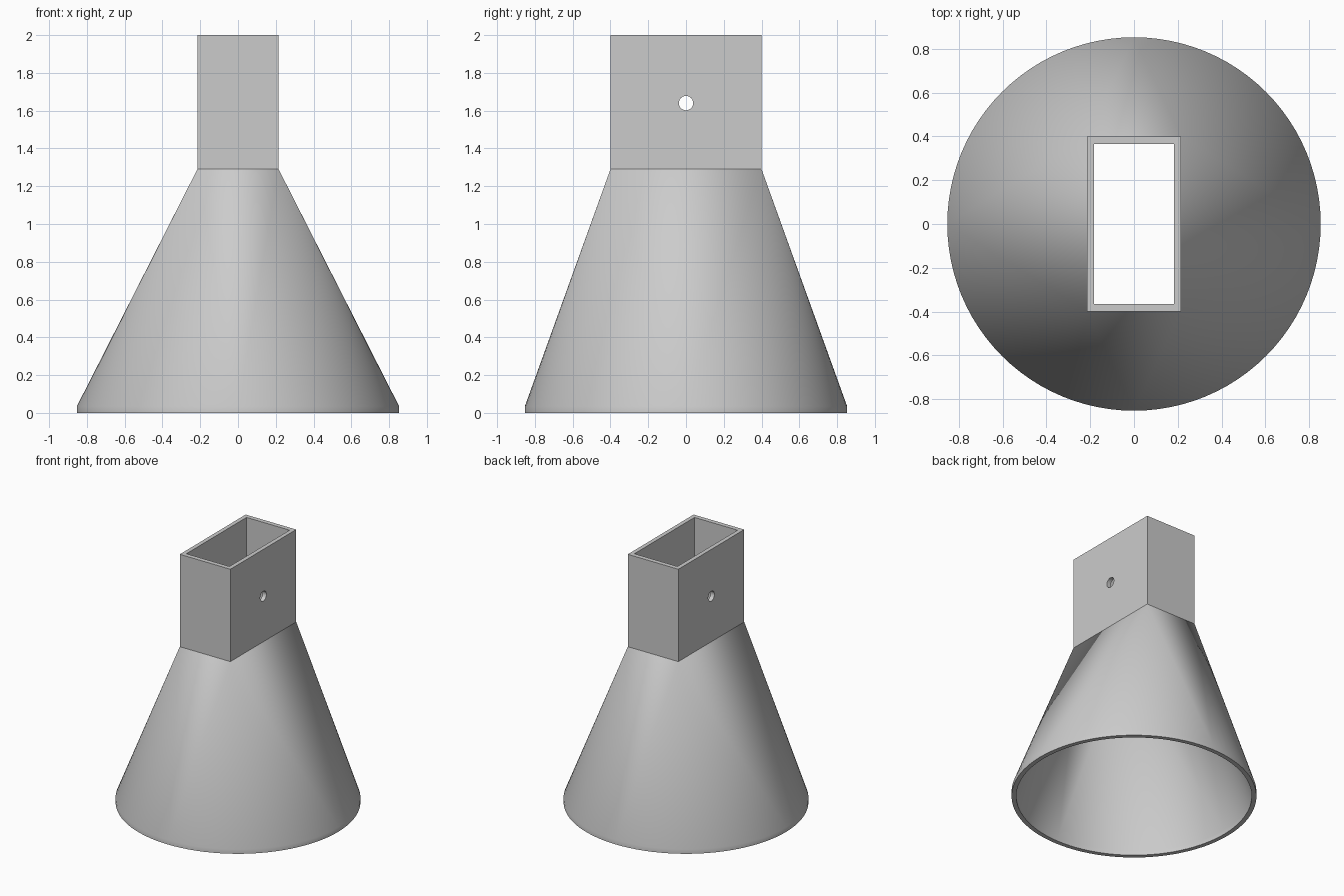
import bpy, bmesh, math

N = 96              # sides of the round mouth
TAPER_TOP = 1.29    # where the cone meets the rectangular socket
LIP = 0.035         # height of the straight lip at the base
HEIGHT = 2.0

cube = bpy.data.objects.get("Cube")
if cube:
    bpy.data.objects.remove(cube, do_unlink=True)

grey = bpy.data.materials.new("plain_grey")
grey.use_nodes = True
colour = (0.6, 0.6, 0.6, 1)
grey.diffuse_color = colour
grey.node_tree.nodes["Principled BSDF"].inputs["Base Color"].default_value = colour


def circle(bm, r, z):
    return [bm.verts.new((r * math.cos(math.tau * i / N), r * math.sin(math.tau * i / N), z))
            for i in range(N)]


def rectangle(bm, hx, hy, z):
    return [bm.verts.new((sx * hx, sy * hy, z))
            for sx, sy in ((1, 1), (-1, 1), (-1, -1), (1, -1))]


def bridge(bm, a, b):
    for i in range(len(a)):
        j = (i + 1) % len(a)
        bm.faces.new((a[i], a[j], b[j], b[i]))


def skin(bm, r, hx, hy):
    """Lip, round-to-rectangle taper and socket; returns end loops."""
    base, lip = circle(bm, r, 0), circle(bm, r, LIP)
    low, top = rectangle(bm, hx, hy, TAPER_TOP), rectangle(bm, hx, hy, HEIGHT)
    bridge(bm, base, lip)
    bridge(bm, low, top)
    quarter = N // 4
    for i in range(N):      # fan of triangles from each corner
        bm.faces.new((lip[i], lip[(i + 1) % N], low[i // quarter]))
    for c in range(4):      # flat triangle under each socket side
        bm.faces.new((lip[c * quarter], low[c], low[c - 1]))
    return base, top


# Hollow funnel with its socket
bm = bmesh.new()
outer_base, outer_top = skin(bm, 0.853, 0.215, 0.40)
inner_base, inner_top = skin(bm, 0.82, 0.183, 0.365)
bridge(bm, outer_base, inner_base)
bridge(bm, outer_top, inner_top)
bmesh.ops.recalc_face_normals(bm, faces=bm.faces)
mesh = bpy.data.meshes.new("funnel_adapter")
bm.to_mesh(mesh)
bm.free()
mesh.materials.append(grey)
funnel = bpy.data.objects.new("funnel_adapter", mesh)
bpy.context.collection.objects.link(funnel)

# Pin hole through both wide socket walls
bpy.ops.mesh.primitive_cylinder_add(vertices=32, radius=0.038, depth=1,
                                    location=(0, 0, 1.64), rotation=(0, math.pi / 2, 0))
cutter = bpy.context.object
cutter.name = "pin_hole_cutter"
cutter.hide_render = True
cutter.data.materials.append(grey)
cut = funnel.modifiers.new("pin_hole", 'BOOLEAN')
cut.operation = 'DIFFERENCE'
cut.solver = 'EXACT'
cut.object = cutter
bpy.ops.object.select_all(action='DESELECT')
funnel.select_set(True)
bpy.context.view_layer.objects.active = funnel
bpy.ops.object.modifier_apply(modifier=cut.name)
bpy.data.objects.remove(cutter, do_unlink=True)

# Smooth taper, with a crisp crease where the socket begins
mesh = funnel.data
for edge in mesh.edges:
    if all(abs(mesh.vertices[v].co.z - TAPER_TOP) < 0.001 for v in edge.vertices):
        edge.use_edge_sharp = True
bpy.ops.object.shade_smooth_by_angle(angle=math.radians(30), keep_sharp_edges=True)
